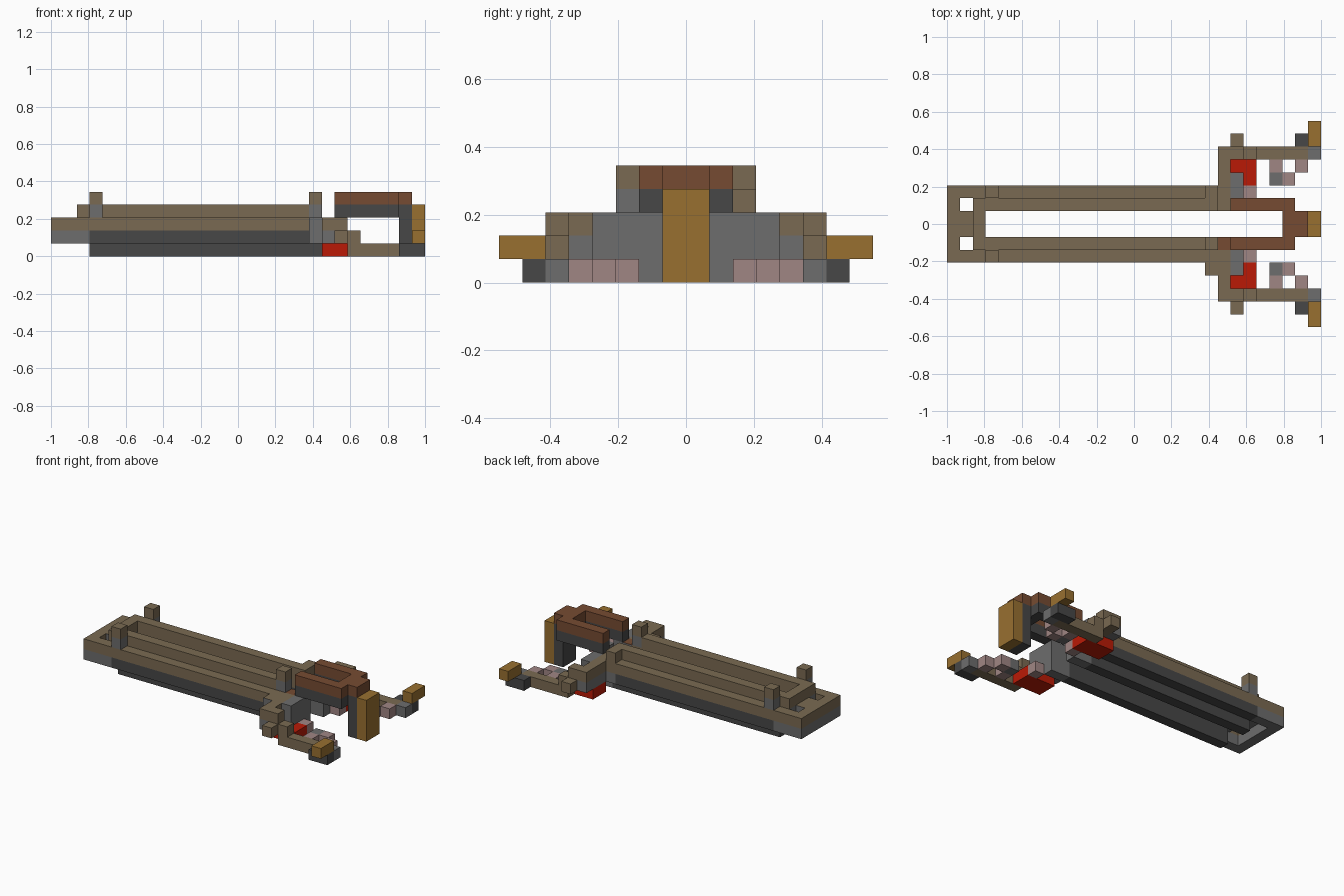
import bpy

cube = bpy.data.objects.get("Cube")
if cube:
    bpy.data.objects.remove(cube, do_unlink=True)

U = 2 / 29  # one block


def material(name, hex_code):
    rgb = [int(hex_code[i:i + 2], 16) / 255 for i in (0, 2, 4)]
    color = [((c + 0.055) / 1.055) ** 2.4 for c in rgb] + [1]
    mat = bpy.data.materials.new(name)
    mat.use_nodes = True
    mat.diffuse_color = color
    mat.node_tree.nodes["Principled BSDF"].inputs["Base Color"].default_value = color
    return mat


TAUPE = material("taupe", "7A6A52")
GRAY = material("mid gray", "6D6D6D")
DARK = material("dark gray", "474747")
RED = material("red", "BA1A06")
GOLD = material("ochre", "987030")
BROWN = material("brown", "764B32")
PINK = material("dusty pink", "A08684")


def box(name, x, y, z, mat, top=None):
    """Box spanning block ranges x, y, z; the top face may have its own colour."""
    verts = [((-14.5 + a) * U, b * U, c * U) for c in z for b in y for a in x]
    faces = [(0, 2, 3, 1), (4, 5, 7, 6), (0, 1, 5, 4),
             (2, 6, 7, 3), (0, 4, 6, 2), (1, 3, 7, 5)]
    mesh = bpy.data.meshes.new(name)
    mesh.from_pydata(verts, [], faces)
    mesh.materials.append(mat)
    if top:
        mesh.materials.append(top)
        mesh.polygons[1].material_index = 1
    obj = bpy.data.objects.new(name, mesh)
    bpy.context.collection.objects.link(obj)


def pair(name, x, y, z, mat, top=None):
    """The same box on both sides of the centre line."""
    box("back_" + name, x, y, z, mat, top)
    box("front_" + name, x, (-y[1], -y[0]), z, mat, top)


# End frame: gray lower layer, taupe upper layer, open underneath
for layer, z, mat in (("lower", (1, 2), GRAY), ("upper", (2, 3), TAUPE)):
    box("end_bar_" + layer, (0, 1), (-3, 3), z, mat)
    pair("end_side_" + layer, (1, 3), (2, 3), z, mat)
box("end_bridge", (1, 2), (-1, 1), (2, 3), GRAY, TAUPE)
box("cross_bar", (2, 3), (-2, 2), (2, 3), GRAY)
box("raised_cross_bar", (2, 3), (-2, 2), (3, 4), TAUPE)

# Long rails: outer ledges, with deeper and taller inner rails
pair("outer_rail_base", (3, 20), (2, 3), (1, 2), DARK)
pair("outer_rail_cap", (3, 22), (2, 3), (2, 3), TAUPE)
pair("outer_rail_end", (20, 22), (2, 3), (1, 2), GRAY)
pair("inner_rail_base", (3, 21), (1, 2), (0, 2), DARK)
pair("inner_rail_core", (3, 21), (1, 2), (2, 3), TAUPE)
pair("inner_rail_cap", (3, 20), (1, 2), (3, 4), TAUPE)
pair("inner_rail_end", (21, 23), (1, 2), (0, 2), GRAY)
box("front_rail_tip", (21, 23), (-2, -1), (2, 3), GRAY, BROWN)
box("back_rail_tip", (21, 23), (1, 2), (2, 3), GRAY, TAUPE)

# Posts and blocks on the rails
pair("end_post", (3, 4), (2, 3), (3, 4), GRAY)
pair("end_post_tip", (3, 4), (2, 3), (4, 5), TAUPE)
box("grip_post", (20, 21), (-2, -1), (3, 4), GRAY)
box("grip_post_tip", (20, 21), (-2, -1), (4, 5), TAUPE)
box("back_rail_block", (20, 21), (1, 3), (3, 4), TAUPE)
box("side_lug", (20, 21), (-4, -3), (1, 3), GRAY, TAUPE)

# Side wings
pair("wing_lower", (21, 22), (3, 6), (1, 2), GRAY)
pair("wing_upper", (21, 22), (3, 6), (2, 3), TAUPE)
pair("wing_corner", (22, 23), (5, 6), (1, 3), TAUPE)
pair("wing_nub", (22, 23), (6, 7), (1, 2), TAUPE)
pair("wing_block", (22, 23), (2, 4), (1, 3), GRAY)
pair("wing_step", (23, 24), (5, 6), (0, 2), TAUPE)
pair("red_base", (21, 23), (3, 5), (0, 1), RED)
pair("red_insert", (23, 24), (3, 5), (0, 1), RED)
pair("pink_insert", (23, 24), (2, 3), (0, 1), PINK)

# Side arms with teeth and ochre tips
pair("arm", (24, 28), (5, 6), (0, 1), TAUPE)
pair("arm_end", (28, 29), (5, 6), (0, 1), GRAY)
pair("arm_foot", (27, 29), (6, 7), (0, 1), DARK)
pair("arm_tip", (28, 29), (6, 8), (1, 2), GOLD)
pair("tooth_root", (25, 26), (4, 5), (0, 1), PINK)
pair("tooth_hook", (25, 26), (3, 4), (0, 1), GRAY)
pair("tooth_point", (26, 27), (3, 4), (0, 1), PINK)
pair("tooth_outer", (27, 28), (4, 5), (0, 1), PINK)

# Raised handle loop and grip
for layer, z, mat in (("lower", (3, 4), DARK), ("upper", (4, 5), BROWN)):
    pair("handle_bar_" + layer, (22, 27), (1, 2), z, mat)
    box("handle_bridge_" + layer, (26, 28), (-1, 1), z, mat)
box("grip_core", (27, 28), (-1, 1), (0, 3), DARK)
box("grip_back", (28, 29), (-1, 1), (0, 4), GOLD)
